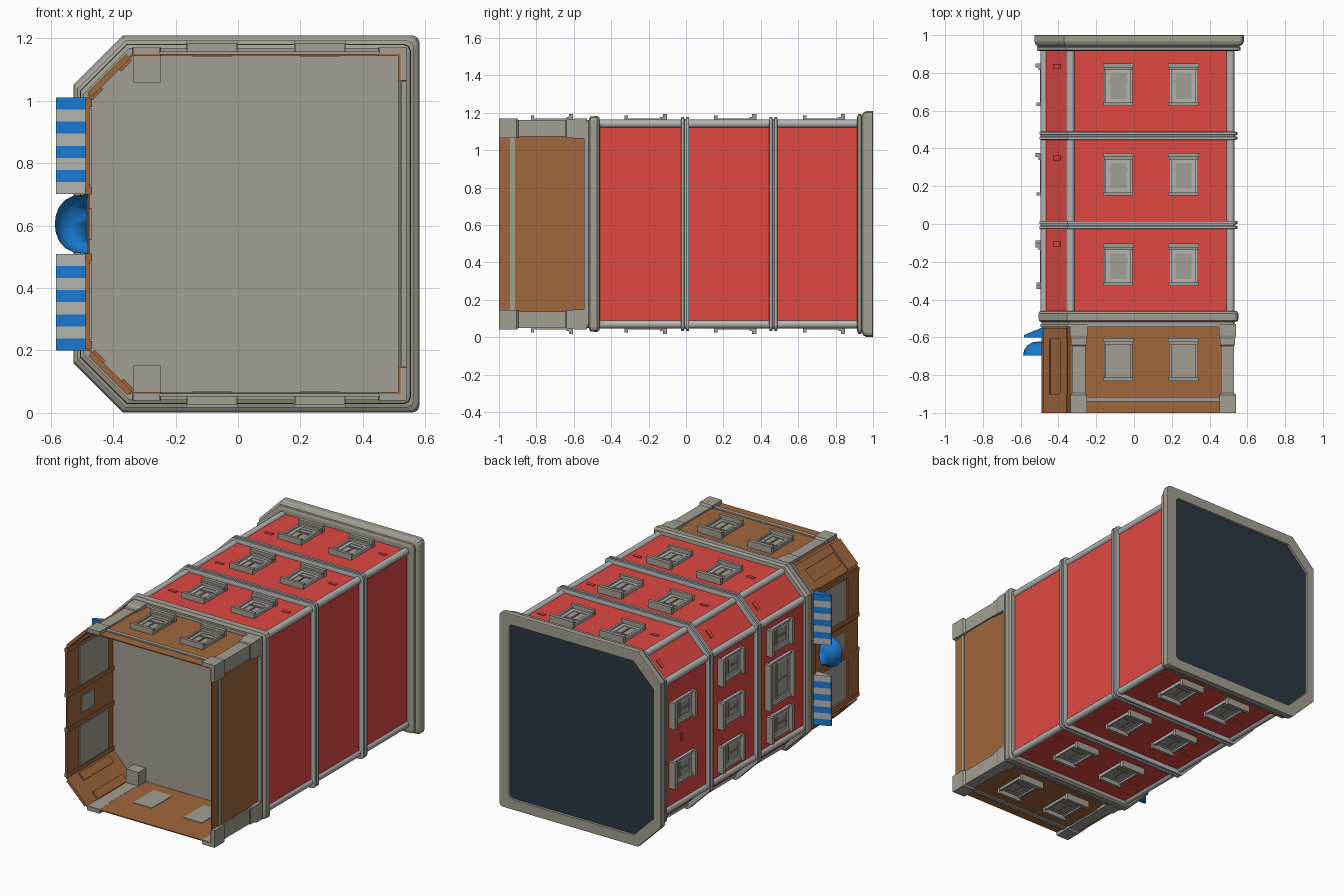
import bpy, bmesh, math
from mathutils import Vector

if "Cube" in bpy.data.objects:
    bpy.data.objects.remove(bpy.data.objects["Cube"])

# Town building lying on its back: storeys run along +y, shop front faces -x
def mat(name, c):
    m = bpy.data.materials.new(name)
    m.diffuse_color = (*c, 1)
    m.use_nodes = True
    m.node_tree.nodes["Principled BSDF"].inputs["Base Color"].default_value = m.diffuse_color
    return m

RED = mat("red_wall", (0.75, 0.066, 0.055))
GRAY = mat("stone_gray", (0.365, 0.345, 0.295))
PALE = mat("pale_trim", (0.45, 0.46, 0.45))
BROWN = mat("brown_wall", (0.355, 0.135, 0.046))
BLUE = mat("awning_blue", (0.010, 0.195, 0.65))
NAVY = mat("roof_navy", (0.027, 0.038, 0.054))

def finish(bm, name, *mats):
    bmesh.ops.recalc_face_normals(bm, faces=bm.faces)
    me = bpy.data.meshes.new(name)
    bm.to_mesh(me)
    bm.free()
    for m in mats:
        me.materials.append(m)
    ob = bpy.data.objects.new(name, me)
    bpy.context.collection.objects.link(ob)
    return ob

CZ = 0.605
def plan(o, cut=0.0):
    """Building outline in (x, z), offset outward by o; cut trims the back corners."""
    x0, x1, h, t = -0.48 - o * 0.8, 0.52 + o * 1.05, 0.545 + o, 0.14 + o * 0.3
    half = [(x0, h - t), (x0 + t, h)]
    half += [(x1 - cut, h), (x1 - cut * 0.3, h - cut * 0.3), (x1, h - cut)] if cut else [(x1, h)]
    return [(x, CZ + z) for x, z in half] + [(x, CZ - z) for x, z in reversed(half)]

def loft(bm, sections, cap=True):
    """Stack outlines given as (points, y)."""
    rings = [[bm.verts.new((x, y, z)) for x, z in pts] for pts, y in sections]
    n = len(rings[0])
    for a, b in zip(rings, rings[1:]):
        for i in range(n):
            bm.faces.new((a[i], a[(i + 1) % n], b[(i + 1) % n], b[i]))
    if cap:
        bm.faces.new(rings[0])
        bm.faces.new(rings[-1])
    else:
        for i in range(n):
            j = (i + 1) % n
            bm.faces.new((rings[-1][i], rings[-1][j], rings[0][j], rings[0][i]))

class Side:
    """Local frame of one facade: u along it, y up the building, d outward."""
    def __init__(s, o, u, n):
        s.o, s.u, s.n = Vector(o), Vector(u).normalized(), Vector(n).normalized()
    def box(s, bm, u0, u1, y0, y1, d0, d1, mi=0):
        v = [bm.verts.new(s.o + s.u * u + s.n * d + Vector((0, y, 0)))
             for u in (u0, u1) for y in (y0, y1) for d in (d0, d1)]
        for f in ((0, 1, 3, 2), (4, 5, 7, 6), (0, 1, 5, 4), (2, 3, 7, 6), (0, 2, 6, 4), (1, 3, 7, 5)):
            bm.faces.new([v[i] for i in f]).material_index = mi

UP = Side((0, 0, 1.15), (1, 0, 0), (0, 0, 1))
DOWN = Side((0, 0, 0.06), (1, 0, 0), (0, 0, -1))
BACK = Side((0.52, 0, CZ), (0, 0, 1), (1, 0, 0))
FRONT = Side((-0.48, 0, CZ), (0, 0, 1), (-1, 0, 0))
CH1 = Side((-0.41, 0, 1.08), (1, 0, 1), (-1, 0, 1))
CH2 = Side((-0.41, 0, 0.13), (-1, 0, 1), (-1, 0, -1))

# Walls
bm = bmesh.new()
loft(bm, [(plan(0), -0.5), (plan(0), 0.95)])
finish(bm, "upper_walls", RED)
bm = bmesh.new()
loft(bm, [(plan(0), -1), (plan(0), -0.5), (plan(-0.006), -0.5), (plan(-0.006), -1)], cap=False)
finish(bm, "ground_floor_walls", BROWN)

# Stone bands between storeys, stepped profile
def band(name, m, steps):
    bm = bmesh.new()
    loft(bm, [(plan(o, 0.022), y) for o, y in steps])
    finish(bm, name, m)

band("shop_cornice", GRAY, [(0.018, -0.545), (0.018, -0.53), (0.012, -0.53), (0.012, -0.52), (0.03, -0.512),
                            (0.032, -0.475), (0.022, -0.462), (0, -0.46)])
for k, y in enumerate((-0.005, 0.467)):
    band(f"storey_band_{k}", PALE, [(0.012, y - 0.022), (0.026, y - 0.02), (0.026, y - 0.006), (0.016, y - 0.004),
                                    (0.016, y + 0.004), (0.026, y + 0.006), (0.026, y + 0.02), (0.012, y + 0.022)])
# Roof cornice with a recessed roof deck
band("roof_cornice", GRAY, [(0.025, 0.915), (0.042, 0.92), (0.042, 0.935), (0.036, 0.94), (0.052, 0.95),
                            (0.059, 0.965), (0.059, 0.998), (0.056, 1.0), (-0.004, 1.0), (-0.004, 0.984)])
bm = bmesh.new()
loft(bm, [(plan(-0.005, 0.01), 0.98), (plan(-0.005, 0.01), 0.986)])
finish(bm, "roof_deck", NAVY)

# Rounded corner trims on the upper storeys
bm = bmesh.new()
for x, z in plan(-0.009):
    ring = [(x + 0.022 * math.cos(a * math.pi / 6), z + 0.022 * math.sin(a * math.pi / 6)) for a in range(12)]
    loft(bm, [(ring, -0.48), (ring, 0.94)])
trim = finish(bm, "corner_trims", PALE)
for p in trim.data.polygons:
    p.use_smooth = len(p.vertices) == 4

# Windows: pane, stone frame, head, sill; sash and glazing bars (pale on upper storeys)
def window(bm, s, u, y, w=0.064, h=0.10):
    sash = 1 if y > -0.5 else 0
    s.box(bm, u - w, u + w, y - h, y + h, -0.009, 0.004)
    for g in (-1, 1):
        a, b = sorted((u + g * w, u + g * (w + 0.012)))
        s.box(bm, a, b, y - h, y + h, 0, 0.018, sash)
        a, b = sorted((u + g * w, u + g * (w - 0.022)))
        s.box(bm, a, b, y - h, y + h, 0, 0.008, sash)
    for v in (y - h + 0.016, y + h - 0.03):
        s.box(bm, u - w + 0.022, u + w - 0.022, v - 0.01, v + 0.01, 0, 0.008, sash)
    s.box(bm, u - w - 0.018, u + w + 0.018, y + h - 0.008, y + h + 0.014, 0, 0.042)
    s.box(bm, u - w - 0.013, u + w + 0.013, y + h - 0.022, y + h - 0.008, 0, 0.026)
    s.box(bm, u - w - 0.015, u + w + 0.015, y - h - 0.012, y - h + 0.006, 0, 0.035)
    s.box(bm, u - w + 0.014, u + w - 0.014, y + 0.018, y + 0.028, 0, 0.01)
    s.box(bm, u - 0.004, u + 0.004, y - h + 0.03, y + 0.018, 0, 0.01)

bm = bmesh.new()
for s in (UP, DOWN):
    for u in (-0.083, 0.262):
        for y in (0.737, 0.262, -0.216, -0.718):
            window(bm, s, u, y)
for u in (-0.185, 0.185):
    window(bm, FRONT, u, 0.737)
for u in (-0.27, 0, 0.27):
    window(bm, FRONT, u, 0.262)
    window(bm, FRONT, u, -0.216, 0.064 if u else 0.125, 0.10 if u else 0.115)
finish(bm, "windows", GRAY, PALE)

# Loose raised bricks
bm = bmesh.new()
for y in (0.835, 0.35, -0.105):
    for s in (CH1, CH2):
        s.box(bm, -0.02, 0.03, y - 0.013, y + 0.013, 0, 0.006)
    for s in (UP, DOWN):
        s.box(bm, -0.27, -0.22, y - 0.19, y - 0.17, 0, 0.004)
        s.box(bm, 0.41, 0.46, y - 0.05, y - 0.03, 0, 0.004)
FRONT.box(bm, -0.02, 0.03, 0.72, 0.74, 0, 0.005)
finish(bm, "raised_bricks", RED)

# Ground floor corner columns wrapping the walls: (half width, projection, height)
steps = ((0.043, 0.02, -1), (0.043, 0.02, -0.905), (0.035, 0.01, -0.895), (0.035, 0.01, -0.645),
         (0.041, 0.014, -0.64), (0.041, 0.014, -0.61), (0.046, 0.02, -0.59), (0.046, 0.02, -0.53))
bm = bmesh.new()
for g in (-1, 1):
    flat, angle = [], []
    for r, d, y in steps:
        h, i = 0.545 + d, 0.538
        flat.append(([(-0.293 - r, CZ + g * h), (-0.293 + r, CZ + g * h),
                      (-0.293 + r, CZ + g * i), (-0.293 - r, CZ + g * i)], y))
        x0, x1, z0 = 0.495 - r, 0.52 + d, 0.502 - r
        angle.append(([(x0, CZ + g * h), (x1, CZ + g * h), (x1, CZ + g * z0), (0.513, CZ + g * z0),
                       (0.513, CZ + g * i), (x0, CZ + g * i)], y))
    loft(bm, flat)
    loft(bm, angle)
    # ceiling ends of the column heads
    for x in (-0.292, 0.495):
        pts = [(x + a * 0.043, CZ + g * (0.497 + b * 0.043)) for a, b in ((-1, -1), (1, -1), (1, 1), (-1, 1))]
        if x < 0:
            loft(bm, [(pts, -0.62), (pts, -0.53)])
finish(bm, "corner_columns", GRAY)

# Plinth strips
bm = bmesh.new()
for s in (UP, DOWN):
    s.box(bm, -0.26, 0.46, -0.94, -0.915, 0, 0.008)
BACK.box(bm, -0.47, 0.47, -0.94, -0.915, 0, 0.006)
finish(bm, "plinth_strips", GRAY)

# Angled corner piers and shop front woodwork
bm = bmesh.new()
for s in (CH1, CH2):
    s.box(bm, -0.09, 0.085, -1, -0.9, 0, 0.012)
    s.box(bm, -0.09, 0.085, -0.61, -0.55, 0, 0.012)
    for u in (-0.07, 0.06):
        s.box(bm, u - 0.025, u + 0.025, -0.9, -0.61, -0.016, 0.008)
for g in (-1, 1):
    for a, b in ((0.095, 0.12), (0.375, 0.40)):
        FRONT.box(bm, *sorted((g * a, g * b)), -1, -0.545, -0.012, 0.01)
    FRONT.box(bm, *sorted((g * 0.12, g * 0.375)), -1, -0.89, 0, 0.008)
FRONT.box(bm, -0.085, 0.085, -0.98, -0.69, 0, 0.004)
FRONT.box(bm, -0.4, 0.4, -0.575, -0.545, 0, 0.01)
finish(bm, "shop_woodwork", BROWN)

# Shop window and door glazing, seen from both sides of the wall
bm = bmesh.new()
for g in (-1, 1):
    FRONT.box(bm, *sorted((g * 0.125, g * 0.37)), -0.88, -0.60, -0.012, 0.003)
FRONT.box(bm, -0.05, 0.05, -0.86, -0.74, -0.012, 0.006)
finish(bm, "shop_glazing", GRAY)

# Striped awnings, mirrored about the door
bm = bmesh.new()
profile = [(-0.48, -0.545), (-0.583, -0.588), (-0.583, -0.6), (-0.48, -0.6)]
step = 0.309 / 8
for g in (-1, 1):
    for i in range(8):
        za, zb = (CZ + g * (0.096 + step * k) for k in (i, i + 1))
        a = [bm.verts.new((x, y, za)) for x, y in profile]
        b = [bm.verts.new((x, y, zb)) for x, y in profile]
        faces = [bm.faces.new(a), bm.faces.new(b)]
        faces += [bm.faces.new((a[k], a[(k + 1) % 4], b[(k + 1) % 4], b[k])) for k in range(4)]
        for f in faces:
            f.material_index = i % 2
finish(bm, "striped_awnings", PALE, BLUE)

# Quarter-dome canopy over the door, boxy in plan
bm = bmesh.new()
bmesh.ops.create_uvsphere(bm, u_segments=16, v_segments=10, radius=1)
for n in ((1, 0, 0), (0, -1, 0)):
    bmesh.ops.bisect_plane(bm, geom=bm.verts[:] + bm.edges[:] + bm.faces[:], plane_co=(0, 0, 0),
                           plane_no=n, clear_outer=True)
for v in bm.verts:
    v.co = (-0.48 - max(0, -v.co.x) ** 0.7 * 0.107, -0.695 + v.co.y * 0.075, CZ + v.co.z * 0.095)
dome = finish(bm, "door_canopy", BLUE)
for p in dome.data.polygons:
    p.use_smooth = True
